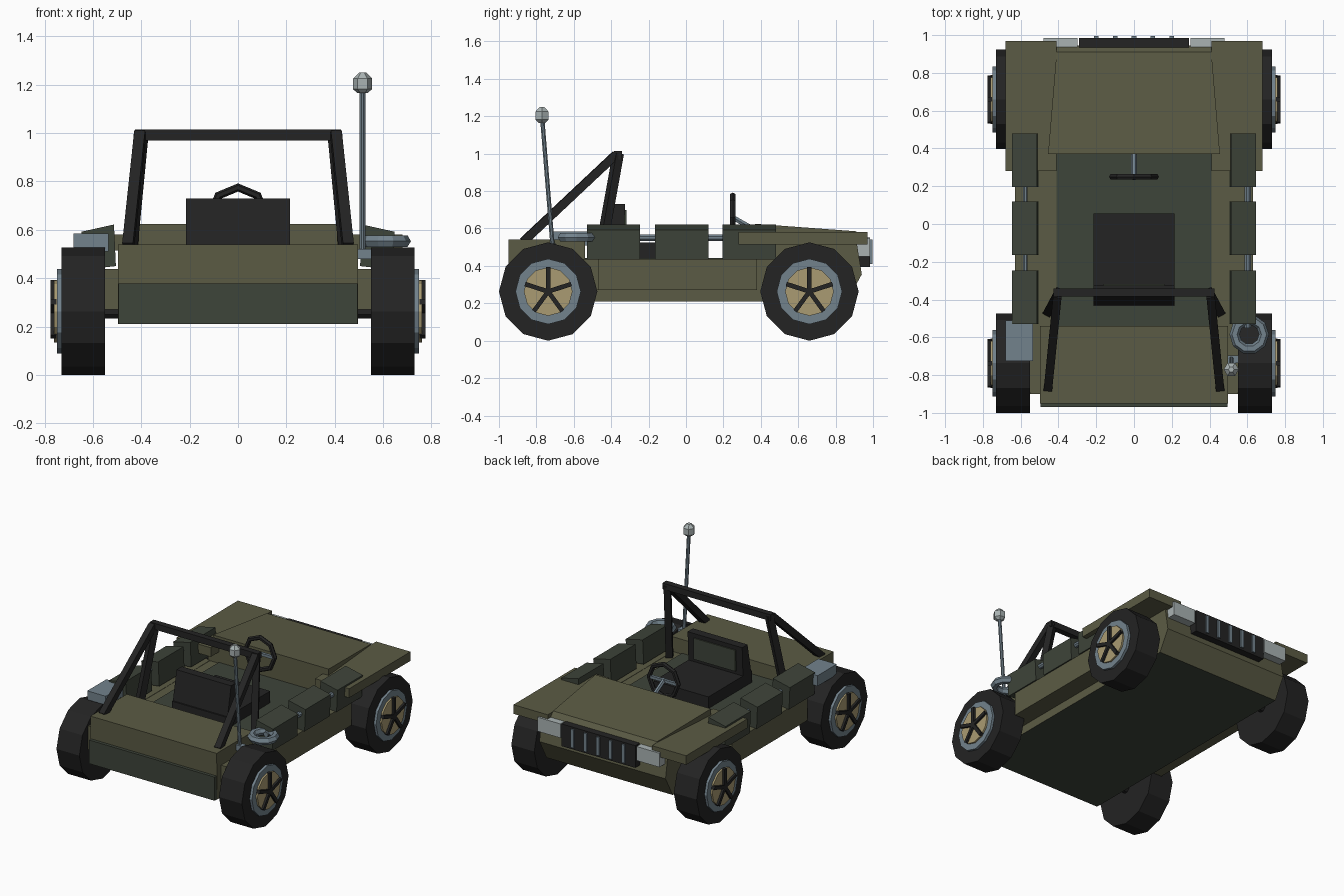
import bpy, bmesh, math
from mathutils import Vector, Matrix

if "Cube" in bpy.data.objects:
    bpy.data.objects.remove(bpy.data.objects["Cube"])

def mat(name, r, g, b):
    m = bpy.data.materials.new(name)
    m.diffuse_color = (r, g, b, 1)
    m.use_nodes = True
    m.node_tree.nodes["Principled BSDF"].inputs["Base Color"].default_value = m.diffuse_color
    return m

OLIVE = mat("olive", 0.105, 0.105, 0.058)
GREEN = mat("dark green", 0.048, 0.058, 0.042)
BLACK = mat("black", 0.017, 0.017, 0.017)
STEEL = mat("blue grey", 0.17, 0.225, 0.265)
LIGHT = mat("light grey", 0.40, 0.45, 0.45)
TAN = mat("tan", 0.40, 0.33, 0.17)

def finish(bm, name, *mats):
    bmesh.ops.recalc_face_normals(bm, faces=bm.faces)
    me = bpy.data.meshes.new(name)
    bm.to_mesh(me)
    bm.free()
    for m in mats:
        me.materials.append(m)
    ob = bpy.data.objects.new(name, me)
    bpy.context.collection.objects.link(ob)
    return ob

def box(name, m, x, y, z):
    bm = bmesh.new()
    bmesh.ops.create_cube(bm, size=1)
    for v in bm.verts:
        v.co = [(a[0] + a[1]) / 2 + c * (a[1] - a[0]) for a, c in zip((x, y, z), v.co)]
    return finish(bm, name, m)

def loft(name, rings, *mats):
    """Join equal-length rings of points and cap both ends."""
    bm = bmesh.new()
    vs = [[bm.verts.new(p) for p in r] for r in rings]
    n = len(rings[0])
    for a, b in zip(vs, vs[1:]):
        for i in range(n):
            bm.faces.new((a[i], a[(i + 1) % n], b[(i + 1) % n], b[i]))
    bm.faces.new(vs[0])
    bm.faces.new(vs[-1])
    return finish(bm, name, *mats)

def circle_x(x, r, n, cy, cz):
    return [(x, cy + r * math.cos(2 * math.pi * k / n), cz + r * math.sin(2 * math.pi * k / n)) for k in range(n)]

def bar(name, m, p, q, w, n=4):
    """Straight bar of width w and n sides from p to q."""
    p, q = Vector(p), Vector(q)
    bm = bmesh.new()
    r = w / 2 / math.cos(math.pi / n)
    bmesh.ops.create_cone(bm, cap_ends=True, segments=n, radius1=r, radius2=r, depth=(q - p).length)
    spin = Matrix.Rotation(math.pi / n, 4, 'Z')
    turn = (q - p).to_track_quat('Z', 'Y').to_matrix().to_4x4()
    bm.transform(Matrix.Translation((p + q) / 2) @ turn @ spin)
    return finish(bm, name, m)

def torus(name, m, loc, rot, R, r, n, k):
    bpy.ops.mesh.primitive_torus_add(location=loc, rotation=rot, major_radius=R, minor_radius=r,
                                     major_segments=n, minor_segments=k)
    ob = bpy.context.object
    ob.name = name
    ob.data.materials.append(m)

# hull: one side profile across the full width, dark underside
prof = [(-.945, .21), (.86, .21), (.94, .355), (.91, .54), (.37, .54),
        (.37, .435), (-.54, .435), (-.54, .54), (-.95, .54)]
hull = loft("hull", [[(x, y, z) for y, z in prof] for x in (-.497, .497)], OLIVE, GREEN)
for f in hull.data.polygons:
    if f.normal.z < -.9:
        f.material_index = 1
box("lower_rear_panel", GREEN, (-.495, .495), (-.97, -.93), (.21, .378))
box("floor", GREEN, (-.41, .41), (-.54, .37), (.43, .442))

# hood with tapered sides and sloping nose
loft("hood", [[(-w, y, b), (w, y, b), (w, y, z), (-w, y, z)]
              for y, w, b, z in ((.37, .455, .52, .625), (.91, .41, .52, .585), (.945, .41, .51, .54))], OLIVE)

# grille and slats
box("grille", BLACK, (-.29, .29), (.92, .985), (.395, .553))
for i in range(-2, 3):
    box("grille_slat", STEEL, (i * .1 - .012, i * .1 + .012), (.97, .996), (.41, .54))

for s in (-1, 1):
    side = lambda a, b: tuple(sorted((s * a, s * b)))
    box("headlight", LIGHT, side(.30, .48), (.91, .985), (.45, .55))
    box("front_fender", OLIVE, side(.41, .68), (.28, .97), (.515, .58))
    box("side_sill", OLIVE, side(.48, .63), (-.47, .38), (.27, .437))
    box("rear_wheel_housing", OLIVE, side(.48, .55), (-.90, -.47), (.27, .437))
    # armour pads along the side
    for y0 in (-.53, -.165, .195):
        pad = [(.513, .622), (.647, .592), (.64, .435), (.505, .45)]
        loft("side_pad", [[(s * x, y, z) for x, z in pad] for y in (y0, y0 + .285)], GREEN)
    # roll bar
    bar("roll_bar_post", BLACK, (s * .455, -.465, .43), (s * .4, -.362, 1.0), .045)
    bar("roll_bar_brace", BLACK, (s * .455, -.87, .53), (s * .405, -.375, .995), .045)
    # wheels
    for cy in (-.737, .66):
        cz = .263
        wheel = lambda x0, x1, r: [circle_x(s * x, r, 12, cy, cz) for x in (x0, x1)]
        loft("tire", wheel(.55, .73, .263), BLACK)
        loft("rim", wheel(.72, .748, .175), STEEL)
        loft("hub_plate", wheel(.74, .76, .13), TAN)
        for k in range(5):
            a = math.pi / 2 + k * 2 * math.pi / 5
            bar("wheel_spoke", BLACK, (s * .763, cy, cz),
                (s * .763, cy + .13 * math.cos(a), cz + .13 * math.sin(a)), .024)
    bar("axle", BLACK, (0, -.737, .263), (s * .56, -.737, .263), .06, 8)
    bar("axle", BLACK, (0, .66, .263), (s * .56, .66, .263), .06, 8)
box("roll_bar_top", BLACK, (-.425, .425), (-.385, -.342), (.97, 1.014))

# side rails
bar("right_rail", STEEL, (.603, -.55, .55), (.603, .3, .55), .034, 8)
bar("left_rail", STEEL, (-.575, -.55, .55), (-.575, .3, .55), .024, 8)

# seat
box("seat_cushion", BLACK, (-.215, .215), (-.435, .055), (.435, .525))
loft("seat_back", [[(x, -.43, .5), (x, -.335, .5), (x, -.325, .73), (x, -.385, .73)] for x in (-.215, .215)], BLACK)
box("seat_back_panel", GREEN, (-.165, .165), (-.34, -.318), (.55, .70))

# steering wheel
torus("steering_wheel", BLACK, (0, .25, .66), (math.pi / 2, 0, 0), .115, .017, 8, 6)
bar("steering_spoke", STEEL, (-.11, .25, .66), (.11, .25, .66), .02)
bar("steering_column", STEEL, (0, .24, .665), (0, .39, .58), .026, 6)

# gear over the rear wheels
box("gear_box", STEEL, (-.68, -.535), (-.725, -.51), (.51, .585))
torus("cable_coil", STEEL, (.61, -.585, .553), (0, 0, 0), .078, .027, 10, 6)

# antenna
bar("antenna_mount", STEEL, (.49, -.715, .50), (.55, -.715, .50), .04)
bar("antenna_rod", STEEL, (.515, -.713, .50), (.515, -.768, 1.18), .023, 8)
knob = [(.02, 1.165), (.04, 1.182), (.04, 1.225), (.015, 1.25)]
loft("antenna_knob", [[(.515 + r * math.cos(k * math.pi / 3), -.77 + r * math.sin(k * math.pi / 3), z)
                       for k in range(6)] for r, z in knob], LIGHT)
